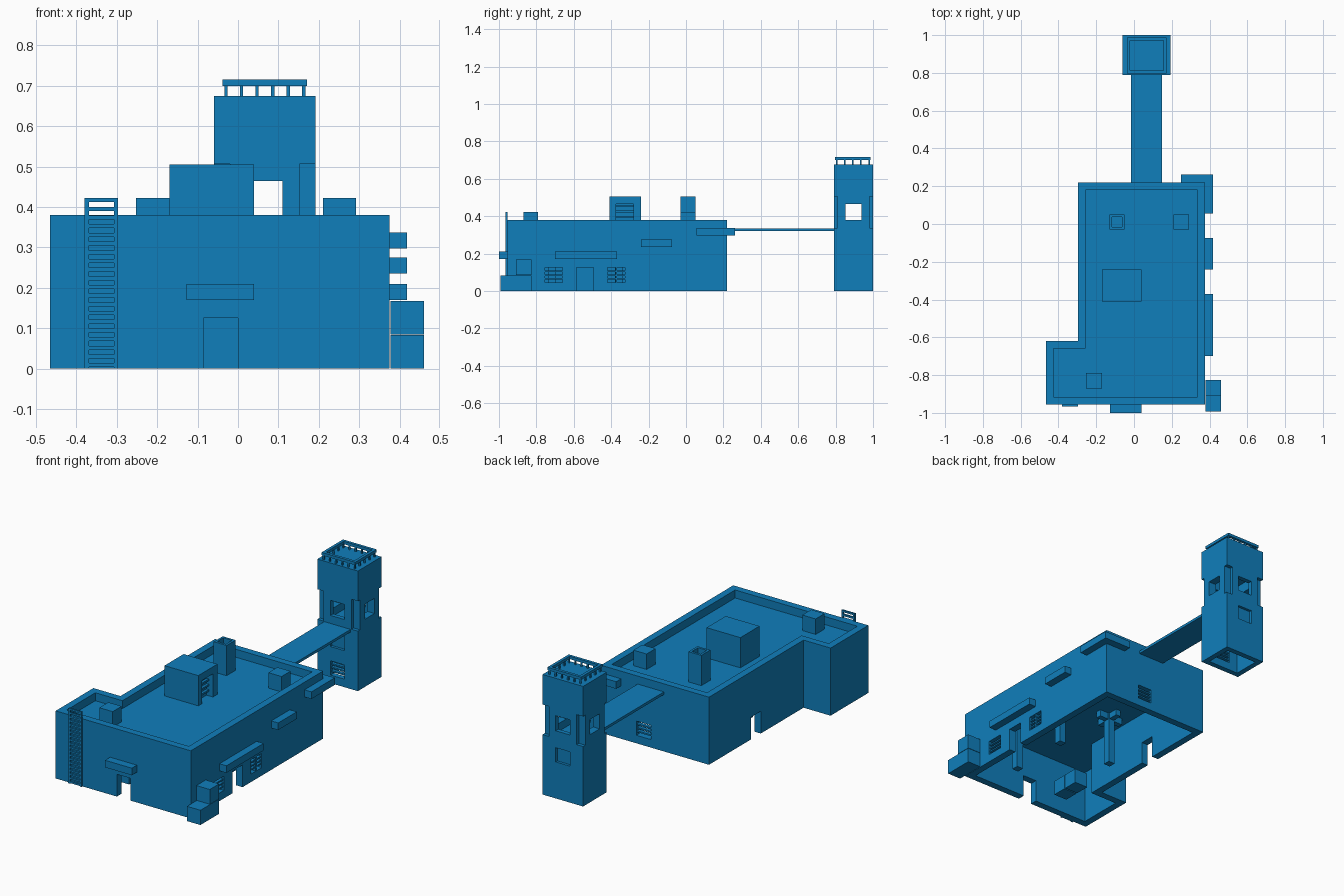
import bpy, bmesh
from mathutils import Vector

if "Cube" in bpy.data.objects:
    bpy.data.objects.remove(bpy.data.objects["Cube"])

BLUE = (0.005, 0.21, 0.50, 1)
blue = bpy.data.materials.new("flat blue")
blue.use_nodes = True
blue.diffuse_color = BLUE
blue.node_tree.nodes["Principled BSDF"].inputs["Base Color"].default_value = BLUE


def finish(name, bm):
    bmesh.ops.recalc_face_normals(bm, faces=bm.faces)
    mesh = bpy.data.meshes.new(name)
    bm.to_mesh(mesh)
    bm.free()
    mesh.materials.append(blue)
    obj = bpy.data.objects.new(name, mesh)
    bpy.context.collection.objects.link(obj)
    return obj


def boxes(name, *spans):
    """One object from boxes given as (x0, x1, y0, y1, z0, z1)."""
    bm = bmesh.new()
    for x0, x1, y0, y1, z0, z1 in spans:
        verts = bmesh.ops.create_cube(bm, size=1)["verts"]
        for v in verts:
            v.co = Vector((x0 + x1, y0 + y1, z0 + z1)) / 2 + v.co * Vector((x1 - x0, y1 - y0, z1 - z0))
    return finish(name, bm)


def l_prism(name, inset, z0, z1):
    """The building's L-shaped plan, inset and extruded."""
    left, wing, right = -0.465 + inset, -0.297 + inset, 0.375 - inset
    front, step, back = -0.955 + inset, -0.62 - inset, 0.22 - inset
    bm = bmesh.new()
    plan = [(left, front), (right, front), (right, back), (wing, back), (wing, step), (left, step)]
    face = bm.faces.new([bm.verts.new((x, y, z0)) for x, y in plan])
    top = bmesh.ops.extrude_face_region(bm, geom=[face])["geom"]
    bmesh.ops.translate(bm, vec=(0, 0, z1 - z0), verts=[g for g in top if isinstance(g, bmesh.types.BMVert)])
    return finish(name, bm)


def cut(obj, *cutters):
    for cutter in cutters:
        mod = obj.modifiers.new("cut", 'BOOLEAN')
        mod.operation, mod.solver, mod.object = 'DIFFERENCE', 'EXACT', cutter
        bpy.context.view_layer.objects.active = obj
        bpy.ops.object.modifier_apply(modifier=mod.name)
        bpy.data.objects.remove(cutter)


def hole(*span):
    return boxes("cutter", span)


WALL = 0.04
ROOF = 0.335
LOW, HIGH = 0.045, 0.125   # vent window sill and head

# Main building: hollow shell with parapet, doors and vent windows
hall = l_prism("building_shell", 0, 0, 0.38)
cut(hall, l_prism("cutter", WALL, -0.1, 0.30), l_prism("cutter", WALL, ROOF, 0.5),
    hole(-0.085, 0, -1.05, -0.88, -0.1, HIGH),          # front door
    hole(0.30, 0.45, -0.585, -0.495, -0.1, HIGH),       # side door
    hole(-0.40, -0.22, -0.24, -0.155, -0.1, HIGH),      # far side door
    hole(0.30, 0.45, -0.755, -0.66, LOW, HIGH),
    hole(0.30, 0.45, -0.42, -0.325, LOW, HIGH),
    hole(0.065, 0.155, 0.10, 0.30, LOW, HIGH))


def slat_heights(count=3, thick=0.008):
    pitch = (HIGH - LOW) / (count + 1)
    return [(LOW + pitch * i - thick / 2, LOW + pitch * i + thick / 2) for i in range(1, count + 1)]


# Slats in the vent windows
for name, y0, y1 in (("front", -0.755, -0.66), ("middle", -0.42, -0.325)):
    boxes(f"window_slats_{name}", *[(0.35, 0.37, y0, y1, a, b) for a, b in slat_heights()])
boxes("window_bar_middle", (0.352, 0.372, -0.377, -0.368, LOW, HIGH))
boxes("window_slats_back", *[(0.065, 0.155, 0.195, 0.215, a, b) for a, b in slat_heights()])

# Awnings; the last one wraps the back corner
boxes("front_awning", (-0.127, 0.04, -1.0, -0.955, 0.17, 0.21))
boxes("long_side_awning", (0.375, 0.418, -0.70, -0.37, 0.17, 0.21))
boxes("short_side_awning", (0.375, 0.418, -0.24, -0.075, 0.235, 0.275))
boxes("corner_awning_side", (0.375, 0.418, 0.055, 0.263, 0.297, 0.337))
boxes("corner_awning_back", (0.25, 0.375, 0.22, 0.263, 0.297, 0.337))

# Roof structures
boxes("roof_box_front", (-0.253, -0.17, -0.87, -0.79, ROOF, 0.422))
boxes("roof_box_back", (0.21, 0.292, -0.03, 0.05, ROOF, 0.422))
chimney = boxes("chimney", (-0.13, -0.05, -0.03, 0.05, ROOF, 0.505))
cut(chimney, hole(-0.117, -0.063, -0.017, 0.037, 0.36, 0.6))
hut = boxes("roof_hut", (-0.17, 0.04, -0.41, -0.24, ROOF, 0.505))
cut(hut, hole(0.0, 0.1, -0.375, -0.28, 0.3, 0.465))
boxes("hut_door_slats", *[(0.0, 0.015, -0.375, -0.28, 0.36 + 0.03 * i, 0.37 + 0.03 * i) for i in range(4)])

# Ladder: two rails and evenly spaced rungs
boxes("ladder_rails", (-0.38, -0.369, -0.965, -0.955, 0, 0.422), (-0.307, -0.297, -0.965, -0.955, 0, 0.422))
boxes("ladder_rungs", *[(-0.369, -0.307, -0.965, -0.955, z, z + 0.01)
                        for z in [0.412 - 0.0215 * i for i in range(20)]])


def crate(name, x, y, z, size=0.083):
    """Cube with a recessed panel on every face."""
    edge, depth = 0.013, 0.008
    bm = bmesh.new()
    bmesh.ops.create_cube(bm, size=size)
    bmesh.ops.translate(bm, vec=(x + size / 2, y + size / 2, z + size / 2), verts=bm.verts)
    bmesh.ops.inset_individual(bm, faces=bm.faces[:], thickness=edge)
    panels = [f for f in bm.faces if all(len(e.link_faces) == 2 for e in f.edges)
              and f.calc_area() < (size - 2 * edge + 0.001) ** 2
              and max(e.calc_length() for e in f.edges) < size - edge]
    bmesh.ops.inset_individual(bm, faces=panels, thickness=0.002, depth=-depth)
    return finish(name, bm)


# Crates outside the corner and in the hall
crate("crate_front", 0.378, -0.992, 0)
crate("crate_back", 0.378, -0.909, 0)
crate("crate_top", 0.378, -0.909, 0.085)
crate("indoor_crate_a", -0.20, -0.80, 0)
crate("indoor_crate_b", -0.20, -0.71, 0)

# Indoor pillars with crossed brackets under the ceiling
for i, (x, y) in enumerate(((0.21, -0.715), (0.21, -0.36), (-0.13, -0.36))):
    boxes(f"pillar_{i}", (x - 0.02, x + 0.02, y - 0.02, y + 0.02, 0, 0.30),
          (x - 0.075, x + 0.075, y - 0.015, y + 0.015, 0.262, 0.299),
          (x - 0.015, x + 0.015, y - 0.075, y + 0.075, 0.264, 0.298))

# Bridge to the tower
boxes("bridge", (-0.017, 0.147, 0.21, 0.80, 0.32, 0.335))

# Tower: hollow foot, lookout room, notched corners and windows
tower = boxes("tower", (-0.06, 0.192, 0.79, 1.0, 0, 0.675))
cut(tower, hole(-0.03, 0.162, 0.82, 0.97, -0.1, 0.30), hole(-0.018, 0.148, 0.815, 0.975, 0.336, 0.52))
for x0, x1 in ((-0.1, -0.02), (0.152, 0.25)):
    for y0, y1 in ((0.7, 0.81), (0.98, 1.1)):
        cut(tower, hole(x0, x1, y0, y1, 0.337, 0.506))
cut(tower, hole(0.022, 0.11, 0.7, 1.1, 0.38, 0.465),     # windows front and back
    hole(-0.1, 0.25, 0.852, 0.938, 0.38, 0.465),         # windows on the sides
    hole(0.022, 0.11, 0.7, 0.85, LOW, HIGH),             # vent
    hole(0.022, 0.11, 0.7, 0.805, 0.205, 0.285),         # blind recesses
    hole(0.022, 0.11, 0.985, 1.1, 0.205, 0.285))
boxes("tower_vent_slats", *[(0.022, 0.11, 0.797, 0.815, a, b) for a, b in slat_heights()])

# Railing on the tower
rail = boxes("railing", (-0.038, 0.171, 0.797, 0.987, 0.70, 0.716))
cut(rail, hole(-0.022, 0.155, 0.813, 0.971, 0.6, 0.8))
post_x = [-0.03 + 0.0386 * i for i in range(6)]
post_y = [0.805 + 0.0435 * i for i in range(5)]
spots = [(x, y) for x in post_x for y in (post_y[0], post_y[-1])]
spots += [(x, y) for y in post_y[1:-1] for x in (post_x[0], post_x[-1])]
boxes("railing_posts", *[(x - 0.004, x + 0.004, y - 0.004, y + 0.004, 0.675, 0.70) for x, y in spots])
